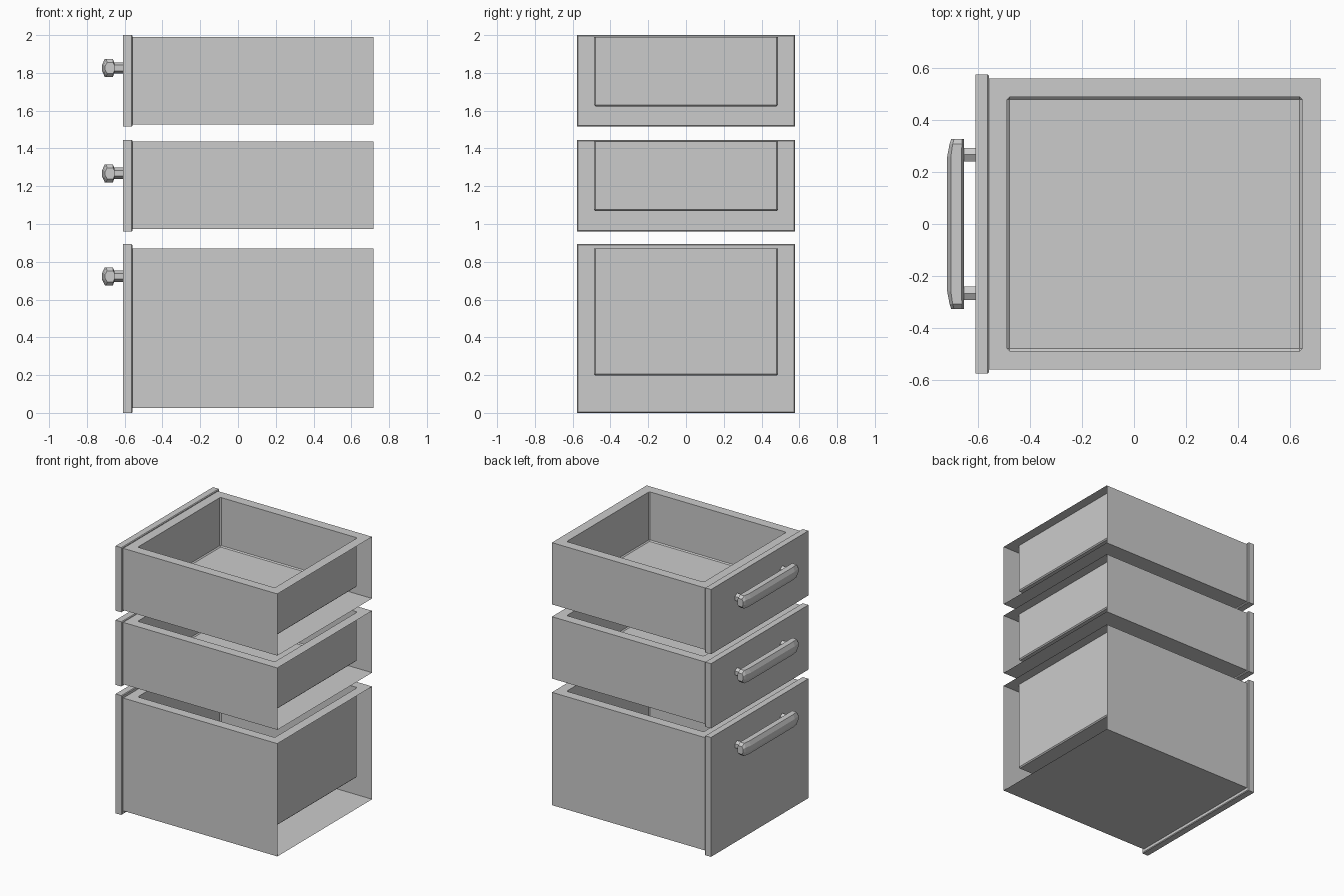
import bpy, bmesh
from mathutils import Vector, Matrix

if "Cube" in bpy.data.objects:
    bpy.data.objects.remove(bpy.data.objects["Cube"])


def finish(bm, name):
    mesh = bpy.data.meshes.new(name)
    bm.to_mesh(mesh)
    bm.free()
    ob = bpy.data.objects.new(name, mesh)
    bpy.context.collection.objects.link(ob)
    return ob


def box(lo, hi):
    bm = bmesh.new()
    lo, hi = Vector(lo), Vector(hi)
    size = hi - lo
    bmesh.ops.create_cube(bm, size=1, matrix=Matrix.Translation((lo + hi) / 2)
                          @ Matrix.Diagonal((*size, 1)))
    bm.normal_update()
    return bm


def side(bm, direction):
    return max(bm.faces, key=lambda f: f.normal.dot(Vector(direction)))


# Thin drawer shell: sunken tray, open at the far end
def drawer_box(name, z0, z1, floor):
    bm = box((-0.56, -0.56, z0), (0.718, 0.56, z1))
    bmesh.ops.delete(bm, geom=[side(bm, (1, 0, 0)), side(bm, (-1, 0, 0))],
                     context='FACES')
    top = side(bm, (0, 0, 1))
    bmesh.ops.inset_region(bm, faces=[top], thickness=0.072,
                           use_boundary=True, use_even_offset=True)
    tray = bmesh.ops.extrude_discrete_faces(bm, faces=[top])['faces'][0]
    for v in tray.verts:
        v.co.z = floor
    # slightly eased tray corners
    edges = {e for v in tray.verts for e in v.link_edges}
    bmesh.ops.bevel(bm, geom=list(edges), offset=0.008, segments=1,
                    affect='EDGES', profile=0.5)
    return finish(bm, name)


# Front panel with a small chamfer on its inner edge
def front_panel(name, z0, z1):
    bm = box((-0.61, -0.576, z0), (-0.558, 0.576, z1))
    bmesh.ops.bevel(bm, geom=list(side(bm, (1, 0, 0)).edges), offset=0.005,
                    segments=1, affect='EDGES', profile=0.5)
    return finish(bm, name)


# Faceted pull bar, lofted along y with tapered ends
def handle_bar(name, z):
    bm = bmesh.new()
    section = [(-0.655, 0.028), (-0.664, 0.048), (-0.705, 0.048), (-0.719, 0.018)]
    section += [(x, -h) for x, h in reversed(section)]
    rings = []
    for y, front, zs in [(-0.328, -0.703, 0.6), (-0.308, -0.71, 1), (-0.26, -0.719, 1),
                         (0.26, -0.719, 1), (0.308, -0.71, 1), (0.328, -0.703, 0.6)]:
        k = (front + 0.655) / (-0.719 + 0.655)
        rings.append([bm.verts.new((-0.655 + (x + 0.655) * k, y, z + h * zs))
                      for x, h in section])
    n = len(section)
    for a, b in zip(rings, rings[1:]):
        for i in range(n):
            bm.faces.new((a[i], a[(i + 1) % n], b[(i + 1) % n], b[i]))
    bm.faces.new(rings[0])
    bm.faces.new(rings[-1])
    bmesh.ops.recalc_face_normals(bm, faces=bm.faces)
    return finish(bm, name)


# Pair of six-sided posts holding the bar
def handle_posts(name, z):
    bm = bmesh.new()
    for y in (-0.267, 0.267):
        bmesh.ops.create_cone(bm, cap_ends=True, segments=6, radius1=0.03,
                              radius2=0.03, depth=0.056,
                              matrix=Matrix.Translation((-0.634, y, z))
                              @ Matrix.Rotation(1.5707963, 4, 'Y')
                              @ Matrix.Rotation(1.5707963, 4, 'Z'))
    # turn each hexagon so that a corner points up
    lift = max(v.co.z for v in bm.verts) - z
    if lift < 0.029:
        for y in (-0.267, 0.267):
            bmesh.ops.rotate(bm, verts=[v for v in bm.verts if v.co.y * y > 0],
                             cent=(0, y, z),
                             matrix=Matrix.Rotation(0.5235988, 3, 'X'))
    return finish(bm, name)


# name, panel bottom/top, box bottom/top, tray floor, handle height
DRAWERS = [
    ("top", 1.516, 2.0, 1.528, 1.99, 1.623, 1.826),
    ("middle", 0.961, 1.445, 0.973, 1.436, 1.068, 1.268),
    ("bottom", 0.0, 0.893, 0.026, 0.87, 0.198, 0.723),
]
for name, p0, p1, b0, b1, floor, hz in DRAWERS:
    drawer_box(name + "_drawer_box", b0, b1, floor)
    front_panel(name + "_drawer_front", p0, p1)
    handle_bar(name + "_handle_bar", hz)
    handle_posts(name + "_handle_posts", hz)
